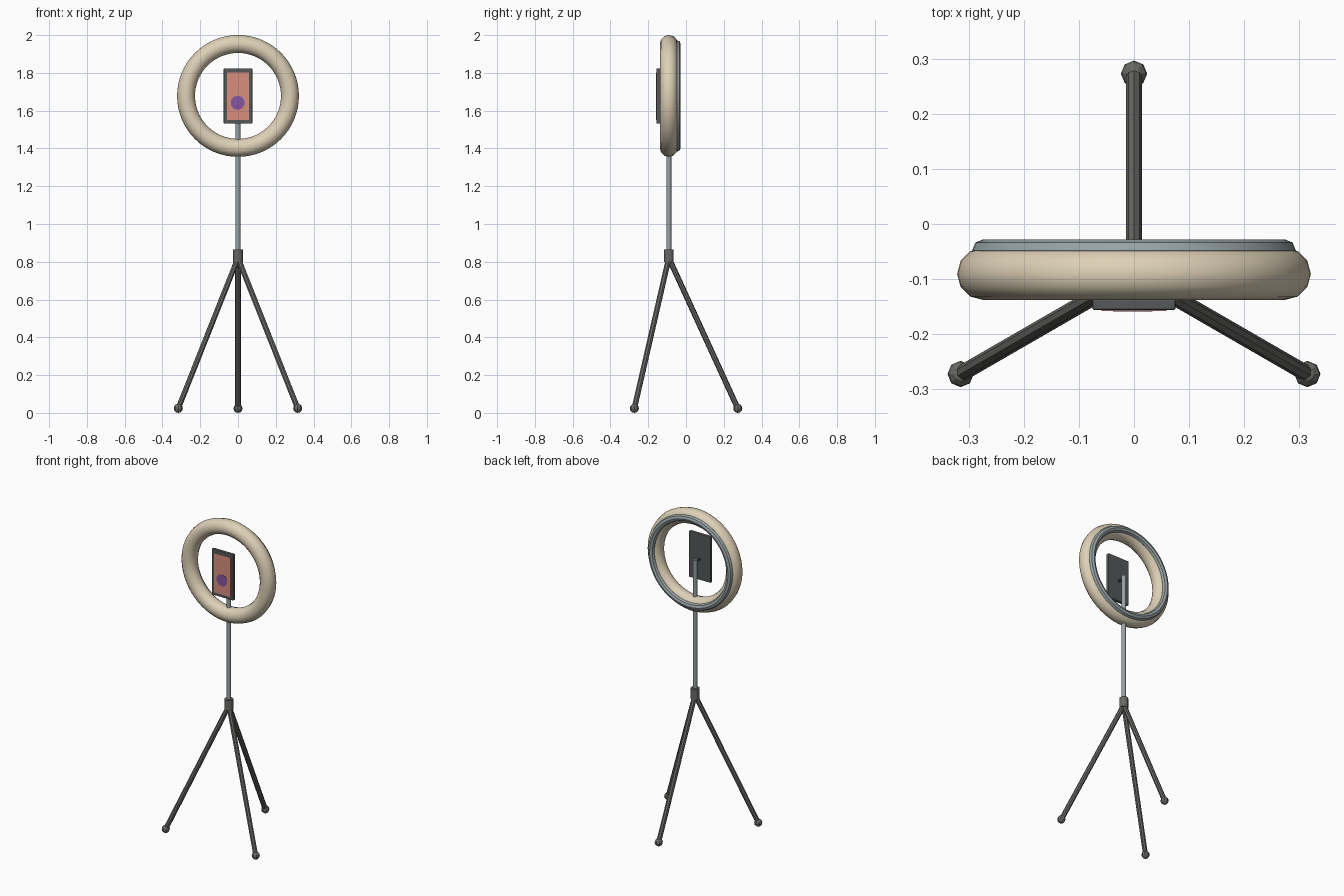
import bpy, math
from mathutils import Vector

if "Cube" in bpy.data.objects:
    bpy.data.objects.remove(bpy.data.objects["Cube"])

AXIS_Y = -0.091      # stand axis
RING_Z = 1.678       # centre of the light ring
PHONE_Y = -0.147


def material(name, rgb):
    m = bpy.data.materials.new(name)
    lin = [((c / 255 + 0.055) / 1.055) ** 2.4 for c in rgb]
    m.diffuse_color = (*lin, 1)
    m.use_nodes = True
    m.node_tree.nodes["Principled BSDF"].inputs["Base Color"].default_value = m.diffuse_color
    return m


CREAM = material("cream diffuser", (221, 208, 182))
STEEL = material("blue grey steel", (152, 163, 166))
DARK = material("dark grey", (104, 105, 101))
CHARCOAL = material("charcoal case", (84, 88, 88))
PINK = material("salmon screen", (216, 142, 126))
PURPLE = material("purple spot", (134, 86, 162))


def finish(name, mat, angle=None):
    o = bpy.context.object
    o.name = name
    o.data.materials.append(mat)
    if angle:
        bpy.ops.object.shade_smooth_by_angle(angle=math.radians(angle))
    return o


def rod(name, a, b, r, sides, mat, angle=None):
    a, b = Vector(a), Vector(b)
    d = b - a
    bpy.ops.mesh.primitive_cylinder_add(
        vertices=sides, radius=r, depth=d.length, location=(a + b) / 2,
        rotation=d.to_track_quat('Z', 'Y').to_euler())
    return finish(name, mat, angle)


def ring(name, y, minor, sides, mat, angle):
    bpy.ops.mesh.primitive_torus_add(
        major_radius=0.275, minor_radius=minor, major_segments=64,
        minor_segments=sides, location=(0, y, RING_Z),
        rotation=(math.pi / 2, 0, 0))
    return finish(name, mat, angle)


def box(name, loc, size, mat, bevel=0):
    bpy.ops.mesh.primitive_cube_add(size=1, location=loc)
    o = finish(name, mat)
    o.scale = size
    bpy.ops.object.transform_apply(location=False, rotation=False, scale=True)
    if bevel:
        m = o.modifiers.new("soft_edges", 'BEVEL')
        m.width, m.segments = bevel, 2
    return o


# Light ring and its metal backing
ring("light_ring", AXIS_Y, 0.0475, 12, CREAM, 40)
ring("ring_backing", -0.048, 0.02, 8, STEEL, 30)

# Pole, collar
rod("pole", (0, AXIS_Y, 0.82), (0, AXIS_Y, RING_Z), 0.013, 12, STEEL, 40)
rod("leg_collar", (0, AXIS_Y, 0.80), (0, AXIS_Y, 0.865), 0.026, 12, DARK, 40)

# Three legs with rubber feet
for name, deg in (("back", 90), ("left", 210), ("right", 330)):
    t = math.radians(deg)
    foot = (0.365 * math.cos(t), AXIS_Y + 0.365 * math.sin(t), 0.024)
    rod(name + "_leg", (0, AXIS_Y, 0.82), foot, 0.0148, 8, DARK)
    bpy.ops.mesh.primitive_uv_sphere_add(
        segments=8, ring_count=6, radius=0.024, location=foot)
    finish(name + "_foot", DARK)

# Phone with screen and spot, on a slim peg
box("phone_case", (0, PHONE_Y, 1.678), (0.152, 0.02, 0.292), CHARCOAL, 0.004)
box("phone_screen", (0, PHONE_Y - 0.010, 1.676), (0.118, 0.003, 0.25), PINK)
rod("screen_spot", (-0.002, PHONE_Y - 0.0105, 1.642),
    (-0.002, PHONE_Y - 0.0125, 1.642), 0.038, 10, PURPLE)
rod("phone_peg", (0, AXIS_Y, 1.665), (0, PHONE_Y, 1.665), 0.007, 8, CHARCOAL)
